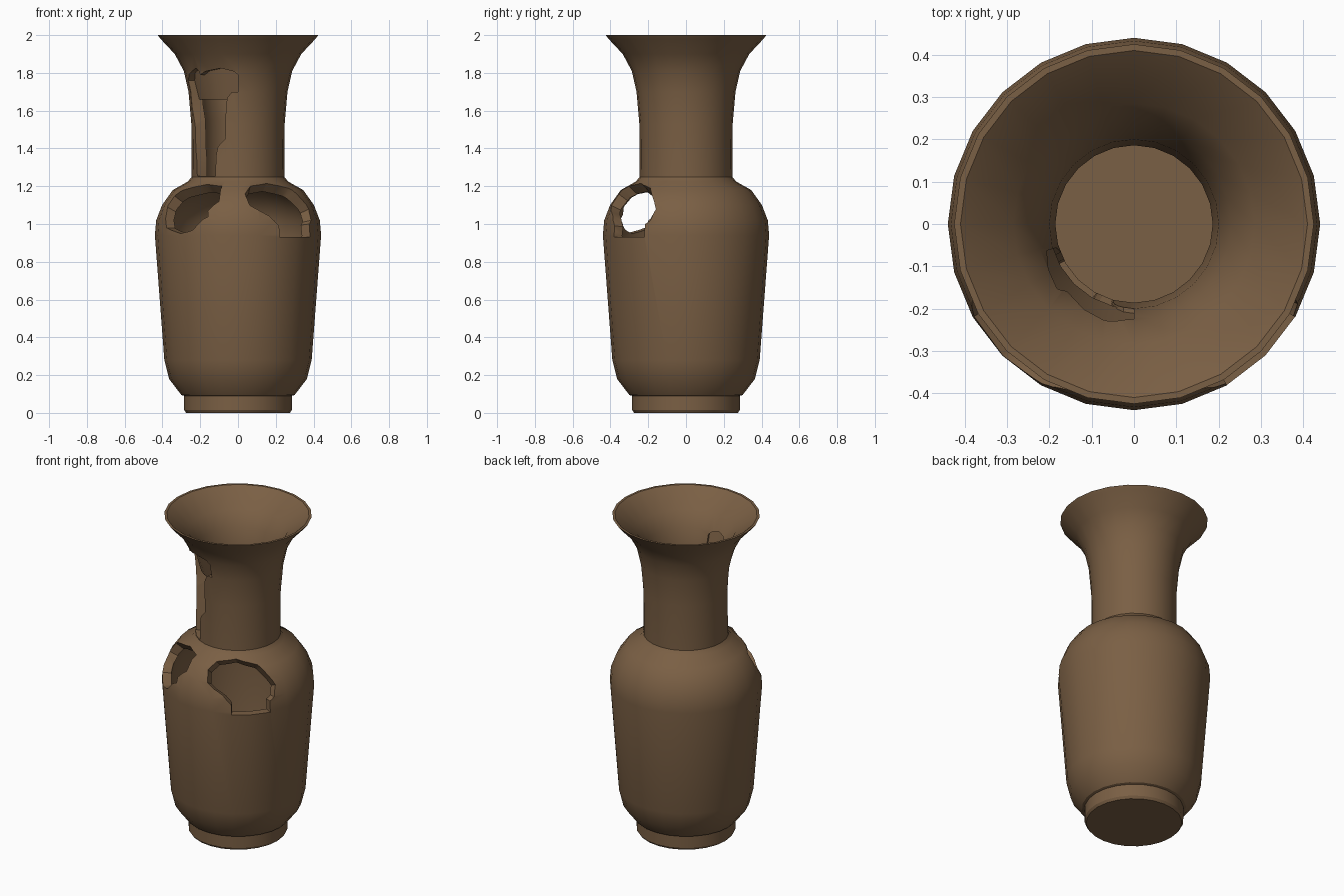
import bpy, bmesh
from math import sin, cos, radians, hypot

cube = bpy.data.objects.get("Cube")
if cube:
    bpy.data.objects.remove(cube, do_unlink=True)

clay = bpy.data.materials.new("brown_clay")
clay.use_nodes = True
COLOUR = (0.195, 0.115, 0.058, 1)
clay.diffuse_color = COLOUR
clay.node_tree.nodes["Principled BSDF"].inputs["Base Color"].default_value = COLOUR


def point(az, r, z):
    """Azimuth in degrees, measured from the front (-y) towards +x."""
    return (r * sin(radians(az)), -r * cos(radians(az)), z)


def finish(name, bm):
    bmesh.ops.recalc_face_normals(bm, faces=bm.faces[:])
    mesh = bpy.data.meshes.new(name)
    bm.to_mesh(mesh)
    bm.free()
    mesh.materials.append(clay)
    ob = bpy.data.objects.new(name, mesh)
    bpy.context.collection.objects.link(ob)
    return ob


def smooth(ob):
    bpy.ops.object.select_all(action="DESELECT")
    ob.select_set(True)
    bpy.context.view_layer.objects.active = ob
    bpy.ops.object.shade_smooth_by_angle(angle=radians(32))


def lathe(name, profile, start=0, end=360, step=15):
    """Spin a profile; a full turn closes at the axis, a part turn gets end caps."""
    bm = bmesh.new()
    full = end - start == 360
    angles = range(start, end if full else end + 1, step)
    rings = [[bm.verts.new(point(a, r, z)) for r, z in profile] for a in angles]
    n = len(profile)
    pairs = list(zip(rings, rings[1:] + rings[:1])) if full else list(zip(rings, rings[1:]))
    for a, b in pairs:
        for i in range(n - 1 if full else n):
            j = (i + 1) % n
            bm.faces.new((a[i], b[i], b[j], a[j]))
    caps = ([[r[0] for r in rings], [r[-1] for r in rings]] if full
            else [rings[0], rings[-1]])
    for cap in caps:
        bm.faces.new(cap)
    return finish(name, bm)


# Vase wall: outside from foot to lip, then inside back down to the floor
OUTER = [(0.275, 0), (0.285, 0.015), (0.285, 0.09), (0.3, 0.095), (0.365, 0.18),
         (0.39, 0.28), (0.44, 0.94), (0.433, 1.02), (0.402, 1.1), (0.345, 1.18),
         (0.265, 1.225), (0.245, 1.25), (0.247, 1.53), (0.262, 1.7), (0.287, 1.81),
         (0.335, 1.9), (0.41, 1.98), (0.425, 2.0)]
INNER = [(0.41, 2.0), (0.285, 1.9), (0.23, 1.81), (0.2, 1.7), (0.186, 1.55),
         (0.186, 1.2), (0.3, 1.14), (0.35, 1.08), (0.38, 1.02), (0.39, 0.94),
         (0.345, 0.29), (0.32, 0.2), (0.24, 0.12)]
vase = lathe("vase", OUTER + INNER)


def outer_radius(z):
    for (r0, z0), (r1, z1) in zip(OUTER, OUTER[1:]):
        if z0 <= z <= z1:
            return r0 + (r1 - r0) * (z - z0) / (z1 - z0)
    return OUTER[-1][0]


def break_hole(name, outline, tilt):
    """Cut a ragged (azimuth, height) outline through the wall."""
    bm = bmesh.new()
    loops = []
    for depth in (-0.15, 0.15):
        loop = []
        for az, z in outline:
            slope = max(0, z - 0.97) * tilt
            k = depth / hypot(1, slope)
            loop.append(bm.verts.new(point(az, outer_radius(z) + k, z + k * slope)))
        loops.append(loop)
    a, b = loops
    for i in range(len(a)):
        j = (i + 1) % len(a)
        bm.faces.new((a[i], a[j], b[j], b[i]))
    bm.faces.new(a)
    bm.faces.new(b)
    bmesh.ops.triangulate(bm, faces=bm.faces[:])
    cutter = finish(name, bm)
    cutter.hide_render = True
    mod = vase.modifiers.new(name, "BOOLEAN")
    mod.operation = "DIFFERENCE"
    mod.solver = "EXACT"
    mod.object = cutter
    bpy.context.view_layer.objects.active = vase
    bpy.ops.object.modifier_apply(modifier=mod.name)
    bpy.data.objects.remove(cutter, do_unlink=True)


# Broken openings: two in the shoulder, one long one in the neck
break_hole("left_shoulder_hole",
           [(6, 1.16), (12, 1.2), (33, 1.215), (55, 1.19), (63, 1.13), (67, 1.08),
            (64, 1.02), (60, 1.0), (60, 0.93), (30, 0.93), (30, 0.99), (19, 1.06),
            (9, 1.1)], 4)
break_hole("right_shoulder_hole",
           [(-16, 1.2), (-35, 1.21), (-55, 1.185), (-67, 1.15), (-68, 1.09),
            (-64, 1.03), (-60, 0.98), (-44, 0.95), (-33, 0.97), (-22, 1.04),
            (-23, 1.07), (-15, 1.12)], 4)
break_hole("neck_hole",
           [(-62, 1.255), (-66, 1.4), (-73, 1.62), (-73, 1.76), (-50, 1.825),
            (-45, 1.79), (-18, 1.825), (0, 1.79), (0, 1.7), (-7, 1.7), (-14, 1.64),
            (-16, 1.45), (-28, 1.37), (-29, 1.255)], 0)
smooth(vase)

# Inner layer of the neck left standing behind the top of its break
layer = lathe("neck_inner_layer",
              [(0.2, 1.66), (0.215, 1.66), (0.262, 1.84), (0.25, 1.84)], -75, 0)
smooth(layer)
